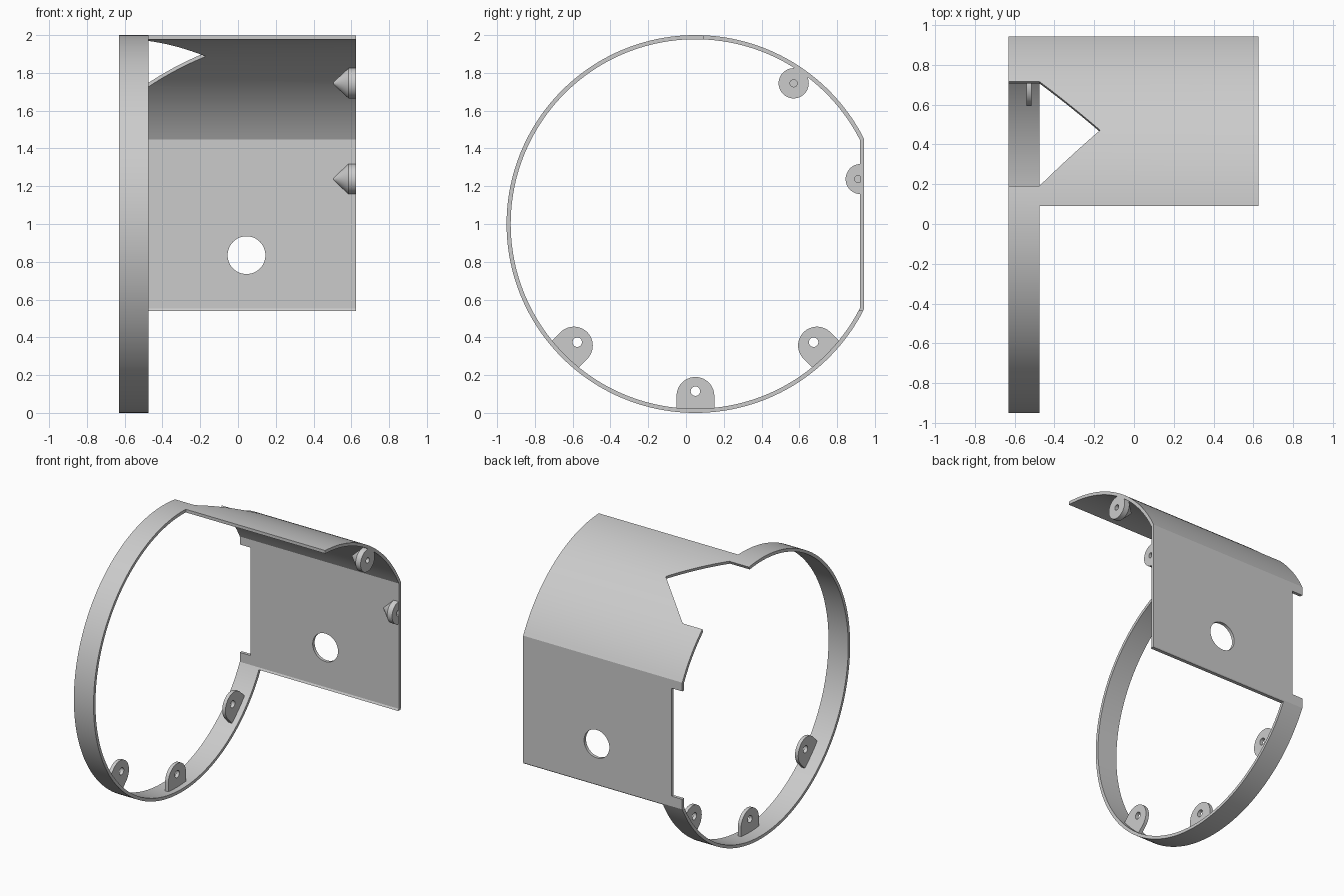
import bpy, bmesh, math
from mathutils import Matrix, Vector

if "Cube" in bpy.data.objects:
    bpy.data.objects.remove(bpy.data.objects["Cube"], do_unlink=True)

gray = bpy.data.materials.new("light_gray")
gray.use_nodes = True
COLOR = (0.6, 0.6, 0.6, 1)
gray.diffuse_color = COLOR
gray.node_tree.nodes["Principled BSDF"].inputs["Base Color"].default_value = COLOR

AXIS = Vector((0, 0.05, 1.0))      # the housing axis runs along x
LEFT, RIGHT, RING = -0.63, 0.625, -0.475
WALL, FLAT = 0.022, 0.892          # wall thickness, axis to flat outer face


def add(name, bm):
    bmesh.ops.recalc_face_normals(bm, faces=bm.faces)
    mesh = bpy.data.meshes.new(name)
    bm.to_mesh(mesh)
    bm.free()
    mesh.materials.append(gray)
    ob = bpy.data.objects.new(name, mesh)
    bpy.context.collection.objects.link(ob)
    return ob


def box(name, lo, hi):
    bm = bmesh.new()
    bmesh.ops.create_cube(bm, size=1)
    for v in bm.verts:
        v.co = Vector([l + (c + 0.5) * (h - l) for c, l, h in zip(v.co, lo, hi)])
    return add(name, bm)


def prism(name, points, direction):
    """Extrude a flat outline along a direction."""
    bm = bmesh.new()
    face = bm.faces.new([bm.verts.new(p) for p in points])
    new = bmesh.ops.extrude_face_region(bm, geom=[face])["geom"]
    moved = [g for g in new if isinstance(g, bmesh.types.BMVert)]
    bmesh.ops.translate(bm, verts=moved, vec=direction)
    return add(name, bm)


def cylinder(name, start, end, r1, r2=None, segs=48):
    start, end = Vector(start), Vector(end)
    d = end - start
    bm = bmesh.new()
    turn = d.to_track_quat('Z', 'Y').to_matrix().to_4x4()
    bmesh.ops.create_cone(bm, cap_ends=True, segments=segs, radius1=r1,
                          radius2=r1 if r2 is None else r2, depth=d.length,
                          matrix=Matrix.Translation((start + end) / 2) @ turn)
    return add(name, bm)


def combine(ob, other, operation, keep=False):
    other.hide_render = True
    mod = ob.modifiers.new("cut", 'BOOLEAN')
    mod.operation, mod.object, mod.solver = operation, other, 'EXACT'
    bpy.context.view_layer.objects.active = ob
    bpy.ops.object.modifier_apply(modifier=mod.name)
    if not keep:
        bpy.data.objects.remove(other, do_unlink=True)


def d_outline(x, radius, flat, segs=160):
    """Circle with a flat chord on the back."""
    a = math.acos(flat / radius)
    steps = [a + (2 * math.pi - 2 * a) * i / segs for i in range(segs + 1)]
    return [AXIS + Vector((x, radius * math.cos(t), radius * math.sin(t))) for t in steps]


# Housing shell: D-shaped tube
length = Vector((RIGHT - LEFT, 0, 0))
shell = prism("shell", d_outline(LEFT, 1.0, FLAT), length)
bore = prism("bore", d_outline(LEFT - 0.1, 1 - WALL, FLAT - WALL), length + Vector((0.2, 0, 0)))
combine(shell, bore, 'DIFFERENCE')

# Open the front and bottom beyond the ring
combine(shell, box("front_cut", (RING, -2, -1), (1, 0.09, 3)), 'DIFFERENCE')
combine(shell, box("bottom_cut", (RING, -1.5, -0.5), (1.2, 1.5, 0.54)), 'DIFFERENCE')

# Slot at the ring end of the flat panel, and round panel hole
combine(shell, box("panel_slot", (-1, 0.85, 0.62), (-0.545, 1.3, 1.39)), 'DIFFERENCE')
combine(shell, cylinder("panel_hole", (0.045, 0.7, 0.835), (0.045, 1.2, 0.835), 0.1), 'DIFFERENCE')

# Pointed window in the upper wall, tilted toward the back
tilt = math.radians(24.9)
out = Vector((0, math.sin(tilt), math.cos(tilt)))
side = Vector((0, math.cos(tilt), -math.sin(tilt)))
half = 0.289
window = [AXIS + out * 0.7 + Vector((x, 0, 0)) + side * s for x, s in
          ((-1, -half), (RING, -half), (-0.17, 0), (RING, half), (-1, half))]
combine(shell, prism("window_cut", window, out * 0.6), 'DIFFERENCE')

parts = [shell]

# Rounded screw lugs inside the ring
for name, angle in (("front", -135), ("bottom", -90), ("back", -45)):
    t = math.radians(angle)
    out = Vector((0, math.cos(t), math.sin(t)))
    side = Vector((0, -math.sin(t), math.cos(t)))
    base = AXIS + Vector((-0.54, 0, 0))
    outline = [base + out * (0.91 - 0.1 * math.sin(a)) + side * 0.1 * math.cos(a)
               for a in [math.pi * i / 24 for i in range(25)]]
    outline += [base + out * 0.982 - side * 0.1, base + out * 0.982 + side * 0.1]
    lug = prism(name + "_lug", outline, Vector((0.025, 0, 0)))
    hole = base + out * 0.885
    step = Vector((0.1, 0, 0))
    combine(lug, cylinder("lug_hole", hole - step, hole + step, 0.025, segs=24), 'DIFFERENCE')
    parts.append(lug)

# Cone-backed screw bosses at the open end, trimmed to the wall
envelope = prism("envelope", d_outline(LEFT, 0.995, FLAT - 0.005), length - Vector((0.001, 0, 0)))
for name, y, z in (("upper", 0.57, 1.745), ("panel", 0.925, 1.238)):
    boss = cylinder(name + "_boss", (0.585, y, z), (RIGHT, y, z), 0.08)
    cone = cylinder("cone", (0.505, y, z), (0.585, y, z), 0.006, 0.08)
    combine(boss, cone, 'UNION')
    combine(boss, envelope, 'INTERSECT', keep=True)
    yh = min(y, 0.912)
    combine(boss, cylinder("boss_hole", (0.54, yh, z), (0.8, yh, z), 0.019, segs=24), 'DIFFERENCE')
    parts.append(boss)
bpy.data.objects.remove(envelope, do_unlink=True)

# Smooth curved walls, keep edges sharp
for ob in parts:
    bpy.ops.object.select_all(action='DESELECT')
    ob.select_set(True)
    bpy.context.view_layer.objects.active = ob
    bpy.ops.object.shade_smooth_by_angle(angle=math.radians(25))
